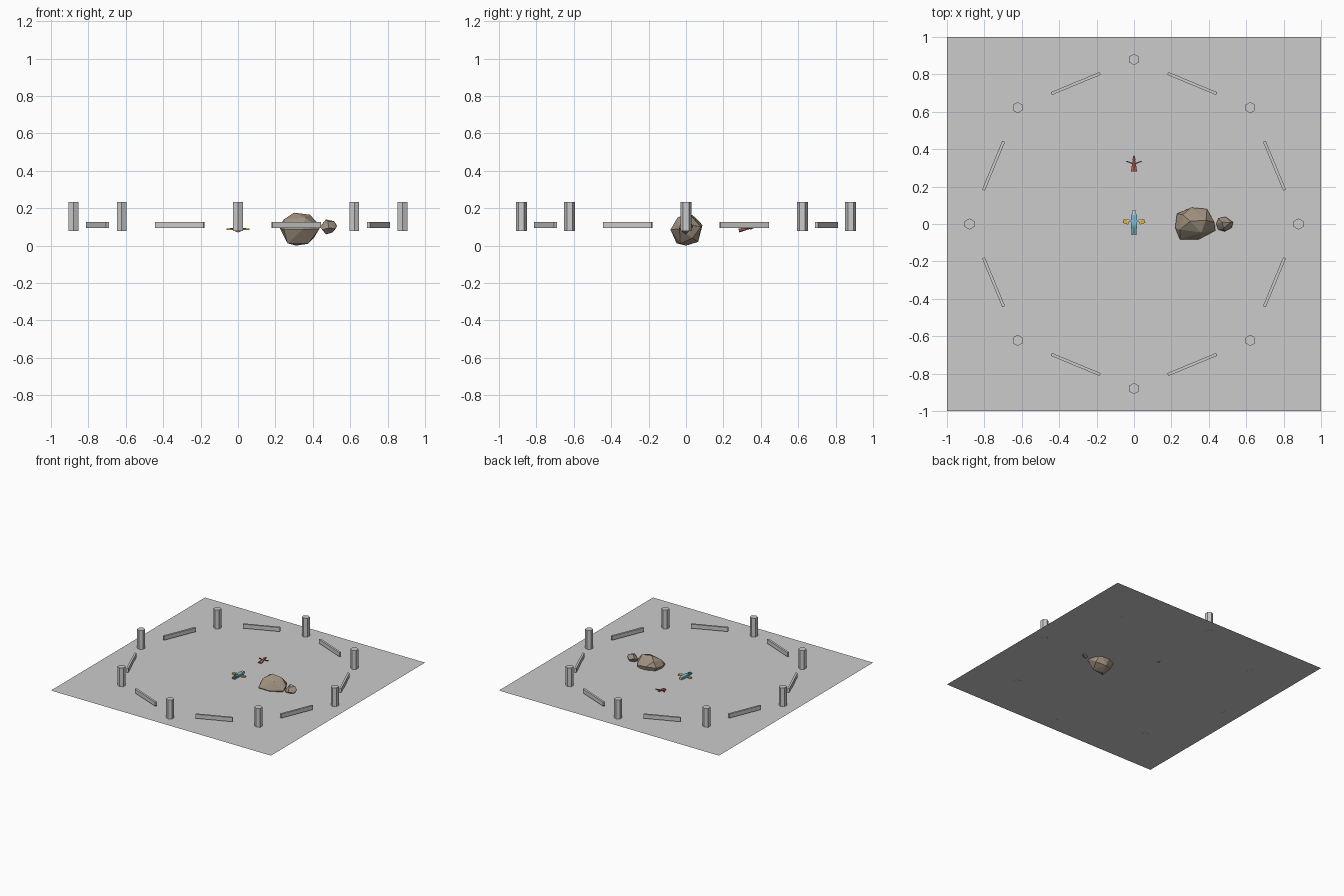
import bpy, bmesh, math
from mathutils import Matrix, Vector

if "Cube" in bpy.data.objects:
    bpy.data.objects.remove(bpy.data.objects["Cube"])

FLOOR = 0.078


def material(name, rgb):
    m = bpy.data.materials.new(name)
    m.diffuse_color = (*rgb, 1)
    m.use_nodes = True
    m.node_tree.nodes["Principled BSDF"].inputs["Base Color"].default_value = m.diffuse_color
    return m


STONE = material("stone", (0.36, 0.29, 0.22))
BLUE = material("blue", (0.2, 0.5, 0.7))
TEAL = material("teal", (0.12, 0.35, 0.38))
PALE = material("pale", (0.6, 0.68, 0.7))
GOLD = material("gold", (0.8, 0.45, 0.05))
RED = material("red", (0.6, 0.13, 0.1))
DARK = material("dark", (0.12, 0.13, 0.15))


def finish(name, bm, mat=None, matrix=Matrix()):
    me = bpy.data.meshes.new(name)
    bm.to_mesh(me)
    bm.free()
    ob = bpy.data.objects.new(name, me)
    ob.matrix_world = matrix
    if mat:
        me.materials.append(mat)
    bpy.context.collection.objects.link(ob)
    return ob


def box(name, loc, size, rot=0, mat=None):
    bm = bmesh.new()
    bmesh.ops.create_cube(bm, size=1)
    bmesh.ops.scale(bm, vec=size, verts=bm.verts)
    return finish(name, bm, mat, Matrix.Translation(loc) @ Matrix.Rotation(rot, 4, 'Z'))


def cone(name, loc, r1, r2, h, sides, mat=None, rot=Matrix()):
    bm = bmesh.new()
    bmesh.ops.create_cone(bm, cap_ends=True, segments=sides, radius1=r1, radius2=r2, depth=h)
    return finish(name, bm, mat, Matrix.Translation(loc) @ rot)


def hull(name, pts, mat):
    bm = bmesh.new()
    for p in pts:
        bm.verts.new(p)
    res = bmesh.ops.convex_hull(bm, input=bm.verts)
    loose = [v for v in bm.verts if not v.link_faces]
    bmesh.ops.delete(bm, geom=loose, context='VERTS')
    bmesh.ops.recalc_face_normals(bm, faces=bm.faces)
    return finish(name, bm, mat)


# arena floor: a single sheet
bm = bmesh.new()
bmesh.ops.create_grid(bm, x_segments=1, y_segments=1, size=1)
finish("floor", bm, None, Matrix.Translation((0, 0, FLOOR)))

# ring of hexagonal posts, with a floating rail between each pair
for i in range(8):
    a = math.radians(45 * i)
    cone(f"post_{i}", (0.88 * math.cos(a), 0.88 * math.sin(a), 0.155), 0.03, 0.03, 0.156, 6)
    b = a + math.radians(22.5)
    box(f"rail_{i}", (0.813 * math.cos(b), 0.813 * math.sin(b), 0.111),
        (0.016, 0.282, 0.033), b)

# faceted boulder sunk through the floor
hull("boulder", [
    (0.22, -0.02, 0.10), (0.23, 0.055, 0.105), (0.305, 0.088, 0.11), (0.39, 0.08, 0.10),
    (0.435, -0.035, 0.09), (0.43, 0.01, 0.115), (0.345, -0.083, 0.085), (0.245, -0.082, 0.085),
    (0.245, -0.03, 0.14), (0.30, 0.015, 0.176), (0.385, 0.02, 0.165), (0.36, -0.045, 0.15),
    (0.26, 0.05, 0.15), (0.265, -0.05, 0.012), (0.375, -0.03, 0.01), (0.405, 0.035, 0.04),
    (0.33, 0.065, 0.02), (0.26, 0.03, 0.03), (0.31, 0.0, 0.0)], STONE)

# small stone beside it
hull("small_stone", [
    (0.44, 0.0, 0.10), (0.45, 0.032, 0.115), (0.49, 0.038, 0.10), (0.53, 0.01, 0.105),
    (0.522, -0.02, 0.09), (0.485, -0.04, 0.095), (0.45, -0.03, 0.085), (0.47, 0.01, 0.14),
    (0.515, 0.008, 0.13), (0.48, -0.022, 0.13), (0.47, -0.005, 0.06), (0.505, 0.01, 0.07)], STONE)

# little figure lying flat in the middle
box("figure_torso", (0, 0.022, 0.088), (0.03, 0.06, 0.018), 0, BLUE)
box("figure_head", (0, 0.06, 0.089), (0.022, 0.022, 0.018), 0, PALE)
box("figure_hips", (0, -0.018, 0.087), (0.03, 0.02, 0.014), 0, TEAL)
for s in (-1, 1):
    box("figure_leg", (s * 0.008, -0.042, 0.086), (0.01, 0.035, 0.012), 0, TEAL)
    box("figure_arm", (s * 0.026, 0.018, 0.089), (0.026, 0.01, 0.008), s * 0.2, PALE)
    box("figure_wing", (s * 0.043, 0.012, 0.087), (0.03, 0.022, 0.009), s * 0.3, GOLD)

# small red dart-shaped marker, tilted up at the tip
tilt = Matrix.Rotation(math.radians(-78), 4, 'X')
cone("red_body", (0, 0.316, 0.088), 0.018, 0.006, 0.068, 6, RED,
     tilt @ Matrix.Diagonal((1, 0.6, 1, 1)))
cone("red_head", (0, 0.353, 0.096), 0.01, 0.004, 0.02, 6, RED, tilt)
for s in (-1, 1):
    box("red_arm", (s * 0.026, 0.33, 0.092), (0.032, 0.006, 0.005), -s * 0.35 + s * 0.7, DARK)
